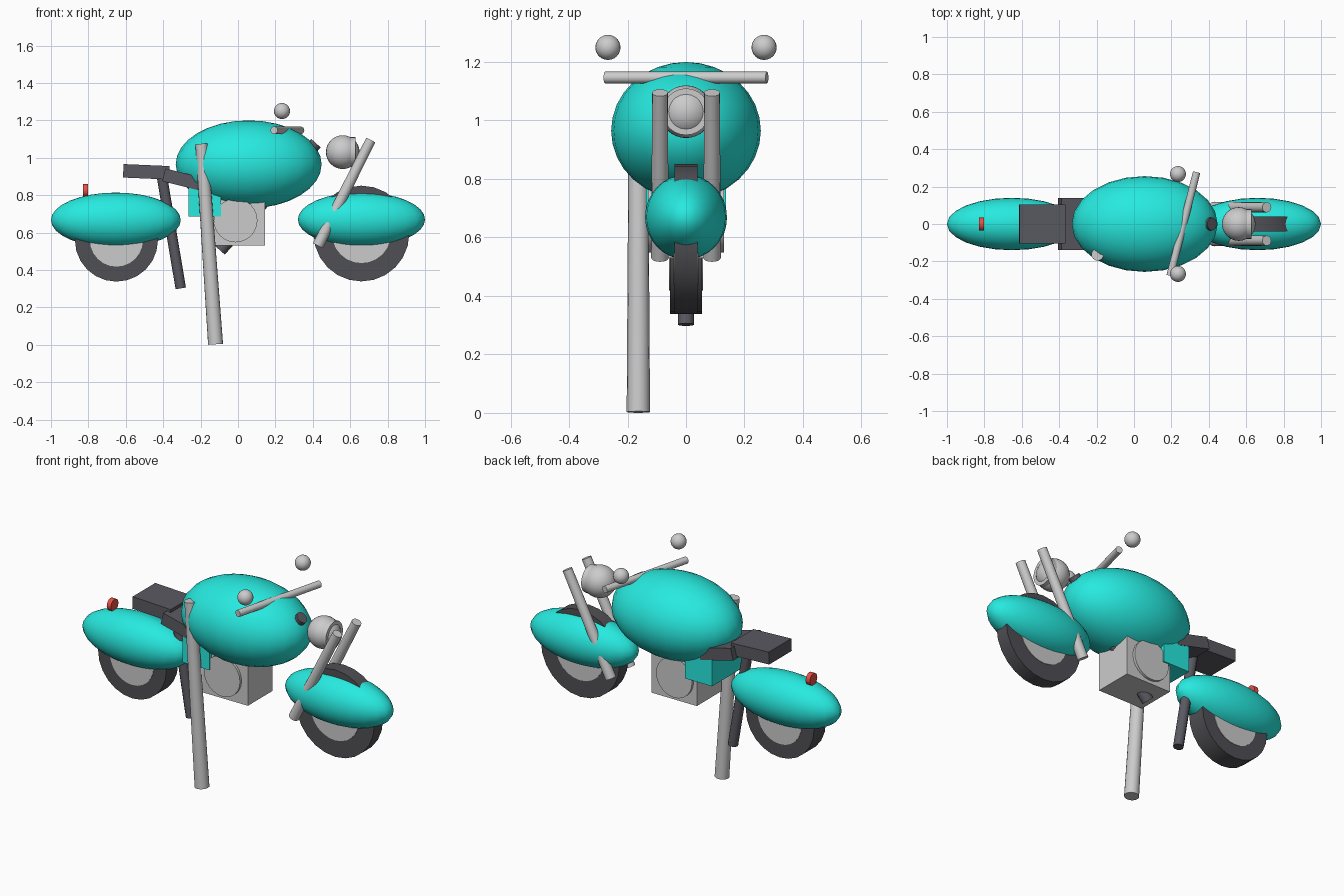
import bpy
from math import radians, pi
from mathutils import Vector

if "Cube" in bpy.data.objects:
    bpy.data.objects.remove(bpy.data.objects["Cube"])


def material(name, color):
    m = bpy.data.materials.new(name)
    m.diffuse_color = (*color, 1)
    m.use_nodes = True
    m.node_tree.nodes["Principled BSDF"].inputs["Base Color"].default_value = m.diffuse_color
    return m


TEAL = material("teal_paint", (0.02, 0.82, 0.74))
DARK = material("dark_rubber", (0.08, 0.08, 0.09))
SEAT = material("dark_leather", (0.10, 0.10, 0.12))
RED = material("red_glass", (0.8, 0.08, 0.06))


def finish(name, mat):
    o = bpy.context.object
    o.name = name
    if mat:
        o.data.materials.append(mat)
    return o


def smooth():
    bpy.ops.object.shade_smooth_by_angle(angle=radians(35))


def ellipsoid(name, loc, radii, mat=None, seg=24, rings=16):
    bpy.ops.mesh.primitive_uv_sphere_add(segments=seg, ring_count=rings, radius=1, location=loc)
    o = finish(name, mat)
    o.scale = radii
    bpy.ops.object.transform_apply(location=False, rotation=False, scale=True)
    smooth()
    return o


def box(name, loc, size, mat=None, tilt=0):
    bpy.ops.mesh.primitive_cube_add(size=1, location=loc, rotation=(0, radians(tilt), 0))
    o = finish(name, mat)
    o.scale = size
    return o


def tube(name, a, b, r1, r2=None, mat=None, sides=16):
    a, b = Vector(a), Vector(b)
    d = b - a
    bpy.ops.mesh.primitive_cone_add(vertices=sides, radius1=r1, radius2=r2 or r1,
                                    depth=d.length, location=(a + b) / 2)
    o = finish(name, mat)
    o.rotation_euler = d.to_track_quat('Z', 'Y').to_euler()
    smooth()
    return o


def across(name, x, z, half, r, mat=None, sides=24):
    return tube(name, (x, -half, z), (x, half, z), r, None, mat, sides)


# Wheels with hub discs, and the fenders over them
for end, x, z, r, half, hub in (("front", 0.66, 0.595, 0.256, 0.04, 0.158),
                                ("rear", -0.65, 0.56, 0.222, 0.055, 0.142)):
    across(end + "_tyre", x, z, half, r, DARK)
    across(end + "_hub", x, z, half + 0.003, hub)
ellipsoid("front_fender", (0.66, 0, 0.67), (0.34, 0.14, 0.145), TEAL)
ellipsoid("rear_fender", (-0.653, 0, 0.667), (0.347, 0.14, 0.147), TEAL)

# Fuel tank and side box
ellipsoid("fuel_tank", (0.057, 0, 0.965), (0.39, 0.256, 0.235), TEAL)
box("side_box", (-0.178, 0, 0.763), (0.175, 0.275, 0.156), TEAL)

# Engine block with round covers
box("engine_block", (-0.003, 0, 0.665), (0.296, 0.23, 0.27))
across("engine_covers", -0.013, 0.665, 0.13, 0.117)

# Frame tubes
tube("down_tube", (-0.096, 0, 0.505), (0.417, 0, 1.078), 0.034, None, SEAT, 12)
tube("rear_tube", (-0.306, 0, 0.302), (-0.405, 0, 0.89), 0.028, None, SEAT, 12)

# Seats
box("rear_seat", (-0.49, 0, 0.925), (0.247, 0.21, 0.072), SEAT, 2.5)
box("front_seat", (-0.29, 0, 0.882), (0.22, 0.28, 0.07), SEAT, 14)

# Exhaust pipe, on one side only
tube("exhaust_pipe", (-0.12, -0.163, 0.003), (-0.195, -0.163, 1.075), 0.04, 0.033)

# Fork legs and mirrors, one pair each
for side, s in (("right", -1), ("left", 1)):
    tube(side + "_fork", (0.427, 0.089 * s, 0.53), (0.71, 0.089 * s, 1.095), 0.03, 0.027)
    ellipsoid(side + "_mirror", (0.235, 0.267 * s, 1.25), (0.043,) * 3, None, 20, 12)

# Handlebar, turned slightly
tube("handlebar", (0.193, -0.277, 1.147), (0.335, 0.277, 1.147), 0.02)

# Headlight and tail light
ellipsoid("headlight", (0.56, 0, 1.03), (0.09,) * 3)
tube("headlight_bezel", (0.60, 0, 1.03), (0.627, 0, 1.03), 0.08, None, None, 24)
tube("tail_light", (-0.83, 0, 0.825), (-0.803, 0, 0.825), 0.035, None, RED)
